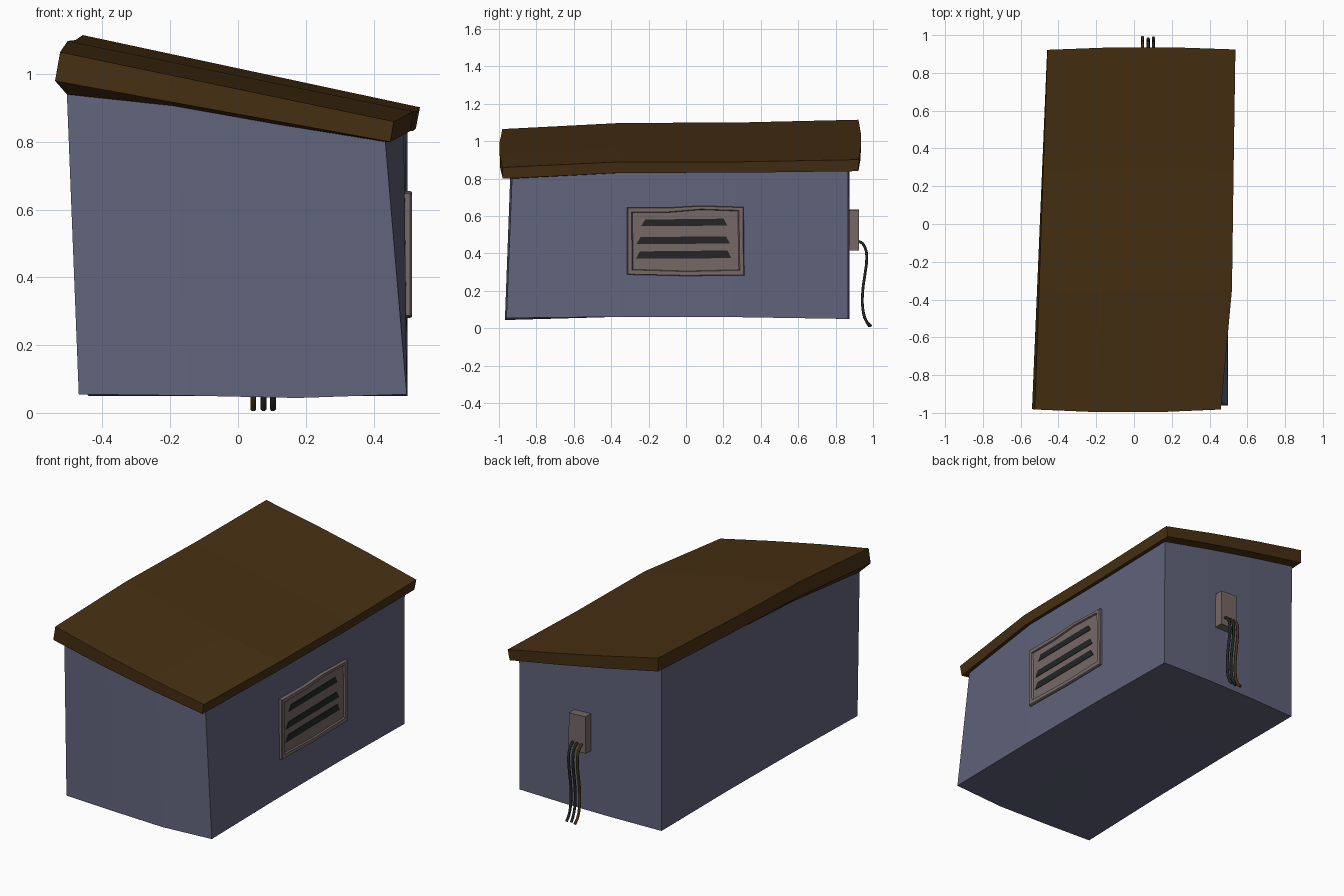
import bpy, bmesh

if "Cube" in bpy.data.objects:
    bpy.data.objects.remove(bpy.data.objects["Cube"])


def material(name, rgb):
    m = bpy.data.materials.new(name)
    m.diffuse_color = (*rgb, 1)
    m.use_nodes = True
    m.node_tree.nodes["Principled BSDF"].inputs["Base Color"].default_value = m.diffuse_color
    return m


BLUE = material("slate blue paint", (0.117, 0.125, 0.195))
BROWN = material("dark brown roof", (0.063, 0.029, 0.006))
GREY = material("warm grey metal", (0.178, 0.140, 0.133))
BLACK = material("black", (0.017, 0.018, 0.018))


def finish(name, bm, mat):
    bmesh.ops.recalc_face_normals(bm, faces=bm.faces)
    me = bpy.data.meshes.new(name)
    bm.to_mesh(me)
    bm.free()
    me.materials.append(mat)
    ob = bpy.data.objects.new(name, me)
    bpy.context.collection.objects.link(ob)
    return ob


def grid(fl, fr, bl, br, right_dx=(0, 0, 0, 0), row_dz=(0, 0, 0, 0), bow=(0, 0), front_dz=(0, 0, 0, 0)):
    """4 x 4 points between four corners, with hand-bent rows; key (i across x, j along y)."""
    pts = {}
    for j in range(4):
        for i in range(4):
            u, v = i / 3, j / 3
            p = [(fl[k] * (1 - u) + fr[k] * u) * (1 - v) + (bl[k] * (1 - u) + br[k] * u) * v for k in range(3)]
            p[0] += right_dx[j] * u
            p[1] += (bow[0] * (1 - v) + bow[1] * v) * (i in (1, 2))
            p[2] += row_dz[j] + front_dz[i] * (j == 0)
            pts[i, j] = p
    return pts


BORDER = [(0, 0), (1, 0), (2, 0), (3, 0), (3, 1), (3, 2), (3, 3), (2, 3), (1, 3), (0, 3), (0, 2), (0, 1)]


def loft_grids(name, grids, mat):
    """Walls between the borders of stacked grids, closed with the first and last grid."""
    bm = bmesh.new()
    rings, last = [], len(grids) - 1
    for n, g in enumerate(grids):
        cap = n in (0, last)
        v = {k: bm.verts.new(p) for k, p in g.items() if cap or k in BORDER}
        rings.append(v)
        if cap:
            for i in range(3):
                for j in range(3):
                    bm.faces.new([v[i, j], v[i + 1, j], v[i + 1, j + 1], v[i, j + 1]])
    for a, b in zip(rings, rings[1:]):
        for k, m in zip(BORDER, BORDER[1:] + BORDER[:1]):
            bm.faces.new([a[k], a[m], b[m], b[k]])
    return finish(name, bm, mat)


def loft_rings(name, rings, mat):
    """Bridge equal rings of points and cap both ends."""
    bm = bmesh.new()
    vs = [[bm.verts.new(p) for p in r] for r in rings]
    n = len(vs[0])
    for a, b in zip(vs, vs[1:]):
        for i in range(n):
            bm.faces.new([a[i], a[(i + 1) % n], b[(i + 1) % n], b[i]])
    bm.faces.new(vs[0])
    bm.faces.new(vs[-1])
    return finish(name, bm, mat)


# Crooked body and sloping roof
side_bend = (0, 0.033, 0.016, 0)
body_bottom = grid((-.47, -.955, .055), (.498, -.96, .055), (-.44, .86, .05), (.5, .865, .05),
                   row_dz=(0, .008, .008, 0), bow=(-.01, .01), front_dz=(0, -.004, -.011, 0))
body_top = grid((-.505, -.925, .94), (.435, -.93, .80), (-.442, .862, 1.03), (.5, .867, .84),
                side_bend, (0, .018, .005, 0), (-.01, .01), (0, .013, .004, 0))
roof_bottom = grid((-.54, -.98, .98), (.45, -.98, .80), (-.46, .92, 1.035), (.525, .922, .84),
                   side_bend, (0, .018, .005, 0), (-.014, .012))
roof_top = grid((-.525, -.982, 1.065), (.46, -.982, .86), (-.458, .922, 1.115), (.537, .924, .902),
                side_bend, (0, .016, .002, 0), (-.014, .012))
loft_grids("body", [body_bottom, body_top], BLUE)
loft_grids("roof", [body_top, roof_bottom, roof_top], BROWN)

# Side vent: raised frame around a sunken panel
outer = [(-.315, .287), (0, .28), (.312, .283), (.308, .648), (.08, .655), (-.10, .645), (-.315, .647)]
inner = [(-.288, .312), (0, .303), (.288, .310), (.283, .630), (.08, .637), (-.10, .622), (-.292, .622)]


def at_x(x, pts, s=1.0):
    return [(x, y * s, .467 + (z - .467) * s) for y, z in pts]


loft_rings("vent_frame", [at_x(.47, outer), at_x(.508, outer), at_x(.513, outer, .985),
                          at_x(.513, inner), at_x(.504, inner, .98)], GREY)

# Vent slots
for n, (y0, y1, z0, z1) in enumerate([(-.24, .222, .546, .586), (-.265, .235, .45, .492), (-.268, .243, .372, .416)]):
    slot = [(y0, z0), (y1, z0 + .003), (y1 - .022, z1), (y0 + .022, z1 - .005)]
    loft_rings(f"vent_slot_{n + 1}", [at_x(.500, slot), at_x(.507, slot)], BLACK)

# Junction box on the back wall
box = [(.018, .415), (.132, .415), (.13, .632), (.02, .636)]
loft_rings("junction_box", [[(x, y, z) for x, z in box] for y in (.85, .925)], GREY)

# Hanging cables
path = [(.90, .465), (.935, .46), (.958, .43), (.966, .37), (.957, .29), (.945, .20), (.946, .10), (.963, .04), (.99, .01)]
for n, (x, reach, mat) in enumerate([(.045, 1.0, BROWN), (.075, .7, BLACK), (.103, .85, BLACK)]):
    cu = bpy.data.curves.new(f"cable_{n + 1}", 'CURVE')
    cu.dimensions = '3D'
    cu.bevel_depth, cu.bevel_resolution, cu.resolution_u = .0085, 1, 3
    cu.use_fill_caps = True
    sp = cu.splines.new('BEZIER')
    sp.bezier_points.add(len(path) - 1)
    for k, (bp, (y, z)) in enumerate(zip(sp.bezier_points, path)):
        if k == len(path) - 1:
            y = .963 + (y - .963) * reach
        bp.co = (x, y, z)
        bp.handle_left_type = bp.handle_right_type = 'AUTO'
    cu.materials.append(mat)
    bpy.context.collection.objects.link(bpy.data.objects.new(cu.name, cu))
